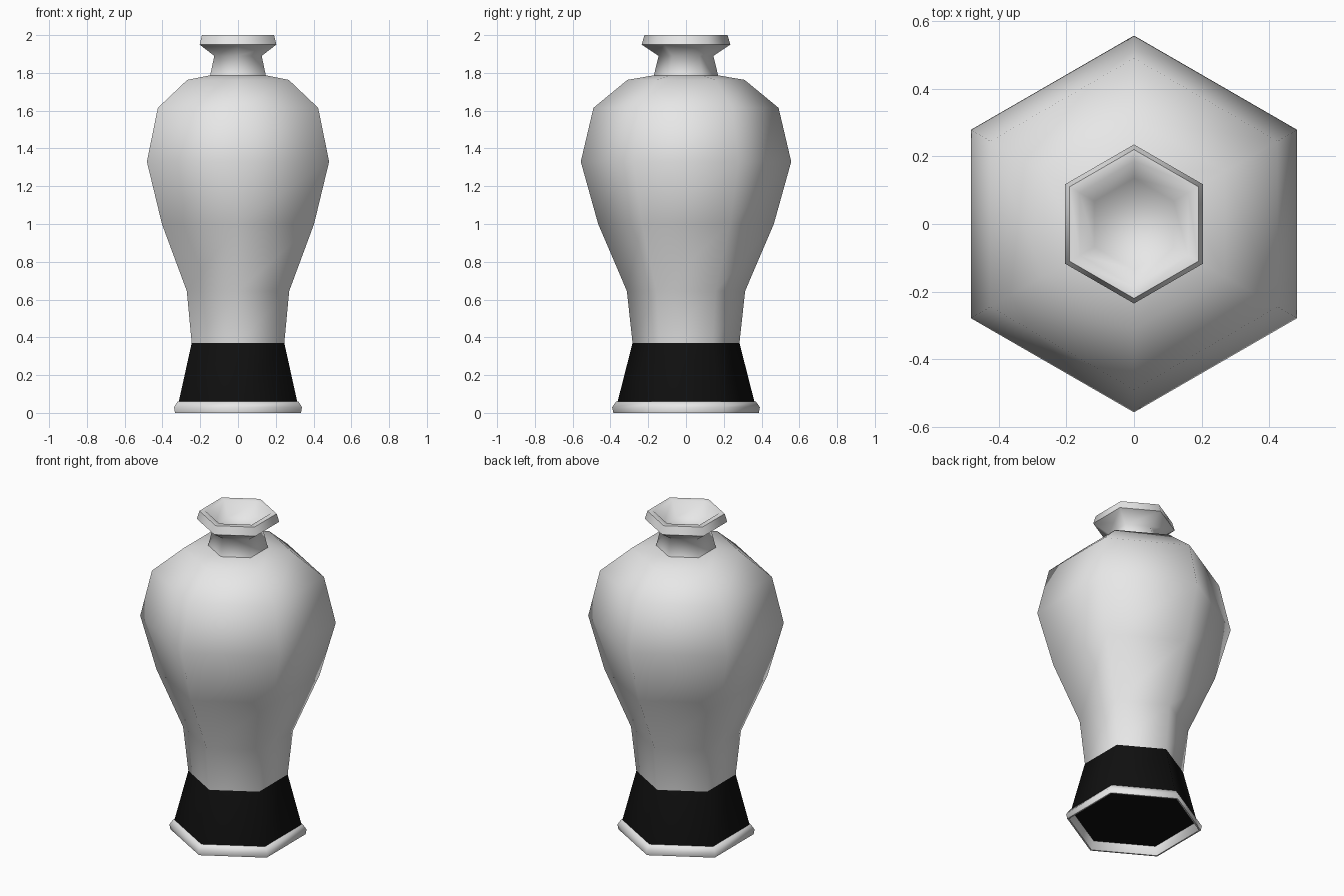
import bpy, bmesh, math

cube = bpy.data.objects.get("Cube")
if cube:
    bpy.data.objects.remove(cube, do_unlink=True)

SIDES = 6


def make_material(name, rgb):
    mat = bpy.data.materials.new(name)
    mat.use_nodes = True
    mat.diffuse_color = (*rgb, 1)
    mat.node_tree.nodes["Principled BSDF"].inputs["Base Color"].default_value = (*rgb, 1)
    return mat


def lathe(name, profile, mat, cap_start=False, cap_end=False, closed=False):
    """Turn a (radius, height) profile into a six-sided shell with corners on the y axis."""
    bm = bmesh.new()
    angles = [math.pi / 2 + math.tau * i / SIDES for i in range(SIDES)]
    rings = [[bm.verts.new((r * math.cos(a), r * math.sin(a), z)) for a in angles]
             for r, z in profile]
    pairs = list(zip(rings, rings[1:]))
    if closed:
        pairs.append((rings[-1], rings[0]))
    for low, high in pairs:
        for i in range(SIDES):
            j = (i + 1) % SIDES
            bm.faces.new((low[i], low[j], high[j], high[i]))
    if cap_start:
        bm.faces.new(rings[0][::-1])
    if cap_end:
        bm.faces.new(rings[-1])
    mesh = bpy.data.meshes.new(name)
    bm.to_mesh(mesh)
    bm.free()
    mesh.materials.append(mat)
    obj = bpy.data.objects.new(name, mesh)
    bpy.context.collection.objects.link(obj)
    # soft facets, crisp rims
    bpy.ops.object.select_all(action="DESELECT")
    obj.select_set(True)
    bpy.context.view_layer.objects.active = obj
    bpy.ops.object.shade_smooth_by_angle(angle=math.radians(65))
    return obj


glaze = make_material("pale grey glaze", (0.8, 0.8, 0.8))
black = make_material("black glaze", (0.005, 0.005, 0.005))

# Body, shoulder, neck, flared lip and the shallow mouth inside it
lathe("vase_body", [
    (0.283, 0.37), (0.313, 0.645), (0.465, 1.0), (0.557, 1.33), (0.49, 1.615),
    (0.31, 1.763), (0.17, 1.787), (0.145, 1.89), (0.235, 1.95), (0.22, 2.0),
    (0.185, 2.0), (0.135, 1.91)], glaze, cap_end=True)

# Flared black lower band, closed underneath
lathe("black_band", [(0.362, 0.05), (0.362, 0.06), (0.283, 0.37)], black, cap_start=True)

# Pale foot ring around a recessed underside
lathe("foot_ring", [
    (0.375, 0.0), (0.385, 0.0), (0.391, 0.03), (0.37, 0.06), (0.355, 0.06),
    (0.355, 0.045)], glaze, closed=True)
